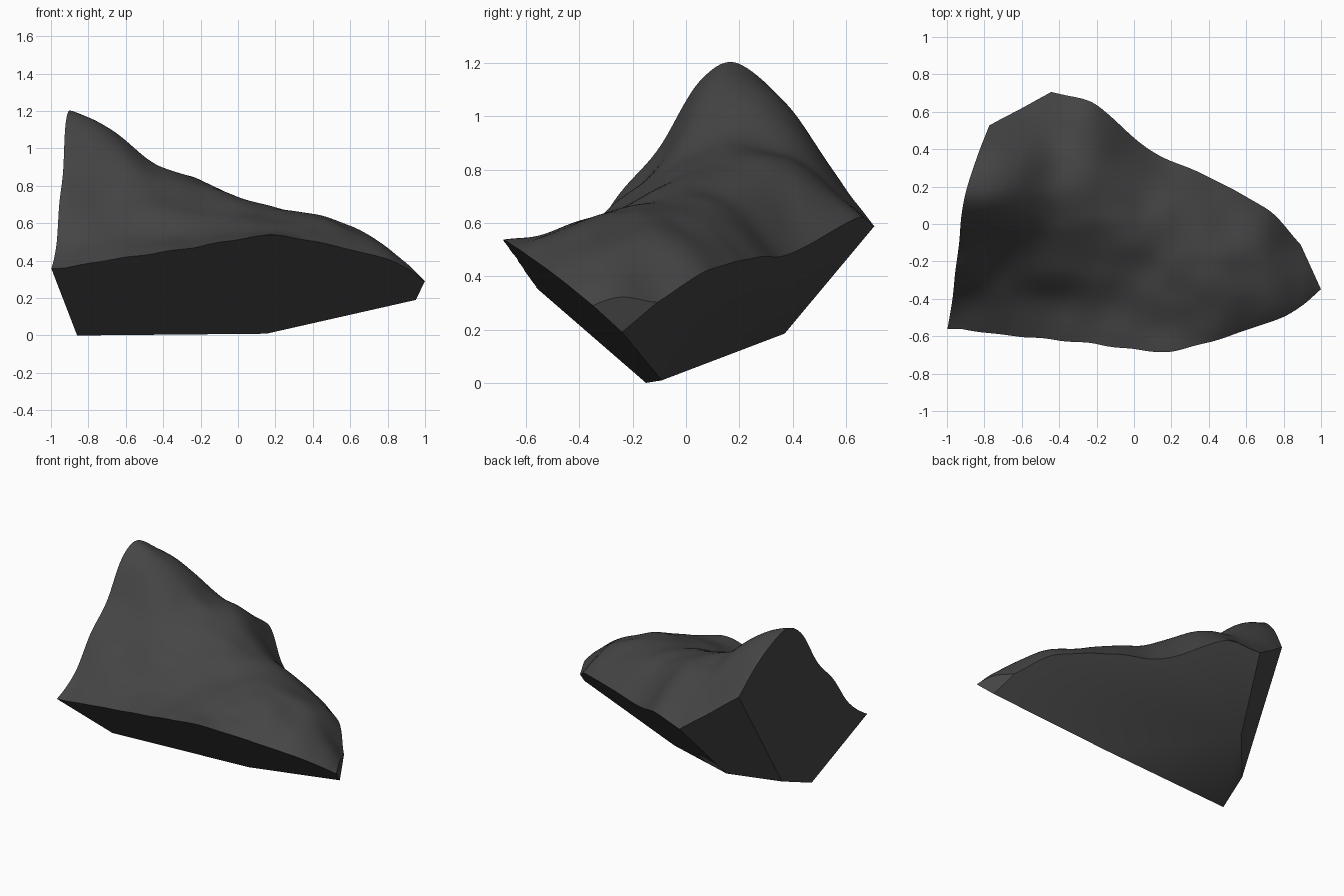
import bpy, bmesh
from mathutils import Vector, noise

if "Cube" in bpy.data.objects:
    bpy.data.objects.remove(bpy.data.objects["Cube"])

# Terrain heights: one row per x station, one column per y station
YS = [-.7, -.55, -.4, -.25, -.1, .05, .2, .4, .6, .8]
XS = [-.92, -.7, -.45, -.2, .1, .4, .7, .9, 1.0]
HEIGHTS = [
    [.28, .37, .49, .71, .88, 1.12, 1.195, 1.01, .68, .42],
    [.34, .43, .53, .66, .84, 1.05, 1.12, 1.01, .73, .48],
    [.41, .47, .54, .68, .79, .88, .92, .86, .69, .50],
    [.46, .50, .56, .65, .74, .81, .83, .78, .64, .48],
    [.53, .55, .60, .65, .70, .71, .66, .47, .30, .10],
    [.48, .54, .60, .64, .65, .60, .51, .34, .20, .05],
    [.28, .42, .51, .53, .52, .45, .32, .15, .05, .0],
    [.15, .29, .38, .38, .29, .20, .08, .0, .0, .0],
    [.02, .15, .27, .27, .14, .03, .0, .0, .0, .0],
]


def spline(ts, vs, t):
    """Smooth interpolation through (ts, vs), clamped at the ends."""
    t = min(max(t, ts[0]), ts[-1])
    i = 0
    while i < len(ts) - 2 and t > ts[i + 1]:
        i += 1

    def slope(k):
        a, b = max(k - 1, 0), min(k + 1, len(ts) - 1)
        return (vs[b] - vs[a]) / (ts[b] - ts[a])
    h = ts[i + 1] - ts[i]
    u = (t - ts[i]) / h
    return ((2*u**3 - 3*u**2 + 1) * vs[i] + (u**3 - 2*u**2 + u) * h * slope(i)
            + (3*u**2 - 2*u**3) * vs[i + 1] + (u**3 - u**2) * h * slope(i + 1))


def height(x, y):
    z = spline(XS, [spline(YS, row, y) for row in HEIGHTS], x)
    return z + .018 * noise.noise(Vector((x * 5, y * 5, 2.0)))


# Block with the weathered upper surface
bm = bmesh.new()
bmesh.ops.create_grid(bm, x_segments=110, y_segments=90, size=1)
for v in bm.verts:
    v.co = (v.co.x * 1.15, v.co.y * .9 + .05, 0)
    v.co.z = height(v.co.x, v.co.y)
rim = [e for e in bm.edges if e.is_boundary]
walls = bmesh.ops.extrude_edge_only(bm, edges=rim)["geom"]
for g in walls:
    if isinstance(g, bmesh.types.BMVert):
        g.co.z = -.8
bmesh.ops.holes_fill(bm, edges=[e for e in bm.edges if e.is_boundary], sides=0)


def cut(a, b, c):
    """Slice flat through three points, keeping the side with the core."""
    a, b, c = Vector(a), Vector(b), Vector(c)
    n = (b - a).cross(c - a).normalized()
    if n.dot(Vector((0, 0, .35)) - a) > 0:
        n = -n
    bmesh.ops.bisect_plane(bm, geom=bm.verts[:] + bm.edges[:] + bm.faces[:],
                           plane_co=a, plane_no=n, clear_outer=True)
    bmesh.ops.holes_fill(bm, edges=[e for e in bm.edges if e.is_boundary], sides=0)


# Flat broken faces
heel, keel = (-.86, -.15, 0), (.15, -.09, .01)
toe, tip = (.95, -.24, .19), (1, -.35, .29)
back_low, back_top = (-.57, .37, .185), (-.45, .7, .59)
cut((-1, -.57, .364), heel, toe)                    # front overhang
cut(keel, toe, back_low)                            # back overhang
cut(heel, keel, back_low)                           # underside
cut((-1, -.57, .36), heel, (-.775, .51, .8))        # left face
cut(back_low, back_top, (-.775, .51, .8))           # rear left corner
cut(tip, toe, (1, -.35, .6))                        # right tip
bmesh.ops.recalc_face_normals(bm, faces=bm.faces[:])

mesh = bpy.data.meshes.new("rock")
bm.to_mesh(mesh)
bm.free()
rock = bpy.data.objects.new("rock", mesh)
bpy.context.collection.objects.link(rock)

stone = bpy.data.materials.new("dark_stone")
stone.diffuse_color = (.06, .06, .06, 1)
stone.use_nodes = True
stone.node_tree.nodes["Principled BSDF"].inputs["Base Color"].default_value = stone.diffuse_color
mesh.materials.append(stone)

bpy.context.view_layer.objects.active = rock
rock.select_set(True)
bpy.ops.object.shade_smooth_by_angle(angle=.55)
